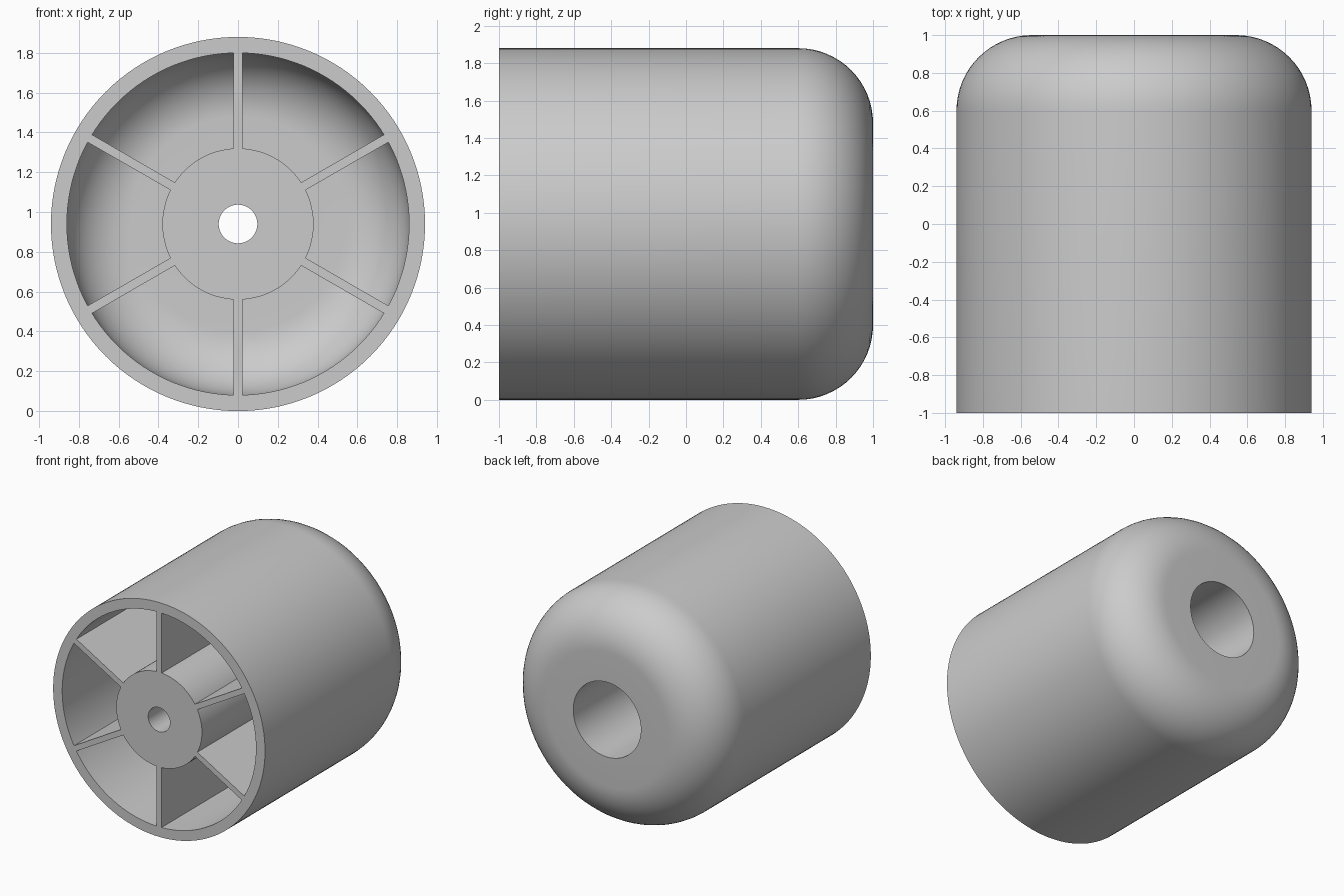
import bpy, bmesh
from math import pi, sin, cos
from mathutils import Matrix, Vector

if "Cube" in bpy.data.objects:
    bpy.data.objects.remove(bpy.data.objects["Cube"])

R, AXIS_Z = 0.94, 0.94       # outer radius, height of the axis
FRONT, BACK = -1.0, 1.0
WALL, HUB, BORE, RECESS = 0.08, 0.38, 0.097, 0.30
FILLET = 0.40
SEGMENTS = 128


def arc(radius, steps=16):
    """Rounded rear corner as (r, y) points, from side wall to end wall."""
    cr, cy = R - FILLET, BACK - FILLET
    return [(cr + radius * cos(a), cy + radius * sin(a))
            for a in (i * pi / 2 / steps for i in range(steps + 1))]


def make_object(name, bm):
    bmesh.ops.recalc_face_normals(bm, faces=bm.faces)
    mesh = bpy.data.meshes.new(name)
    bm.to_mesh(mesh)
    bm.free()
    obj = bpy.data.objects.new(name, mesh)
    bpy.context.collection.objects.link(obj)
    obj.location.z = AXIS_Z
    return obj


# Shell, hub, bore and rear recess as one closed turned profile
profile = [(R, FRONT)] + arc(FILLET)
profile += [(RECESS, BACK), (RECESS, -0.70), (BORE, -0.70), (BORE, FRONT)]
profile += [(HUB, FRONT), (HUB, BACK - WALL)]
profile += arc(FILLET - WALL)[::-1] + [(R - WALL, FRONT)]
bm = bmesh.new()
rings = []
for s in range(SEGMENTS):
    t = 2 * pi * s / SEGMENTS
    rings.append([bm.verts.new((r * cos(t), y, r * sin(t))) for r, y in profile])
for s in range(SEGMENTS):
    a, b = rings[s], rings[(s + 1) % SEGMENTS]
    for i in range(len(profile)):
        j = (i + 1) % len(profile)
        bm.faces.new((a[i], a[j], b[j], b[i]))
body = make_object("hollow_roller_body", bm)

# Six radial ribs, slightly embedded in the hub and shell
rib_outline = [(HUB - 0.02, FRONT), (R - WALL + 0.02, FRONT)]
rib_outline += arc(FILLET - WALL + 0.02) + [(HUB - 0.02, BACK - WALL + 0.02)]
bm = bmesh.new()
for k in range(6):
    rot = Matrix.Rotation(pi / 6 + k * pi / 3, 3, 'Y')
    low, high = ([bm.verts.new(rot @ Vector((r, y, z))) for r, y in rib_outline]
                 for z in (-0.022, 0.022))
    bm.faces.new(low)
    bm.faces.new(high[::-1])
    for i in range(len(low)):
        j = (i + 1) % len(low)
        bm.faces.new((low[i], high[i], high[j], low[j]))
ribs = make_object("ribs", bm)
ribs.hide_render = True

# Fuse the ribs into the body
bpy.context.view_layer.objects.active = body
body.select_set(True)
union = body.modifiers.new("fuse_ribs", 'BOOLEAN')
union.operation = 'UNION'
union.solver = 'EXACT'
union.object = ribs
bpy.ops.object.modifier_apply(modifier=union.name)
bpy.data.objects.remove(ribs)
bpy.ops.object.shade_smooth_by_angle()
